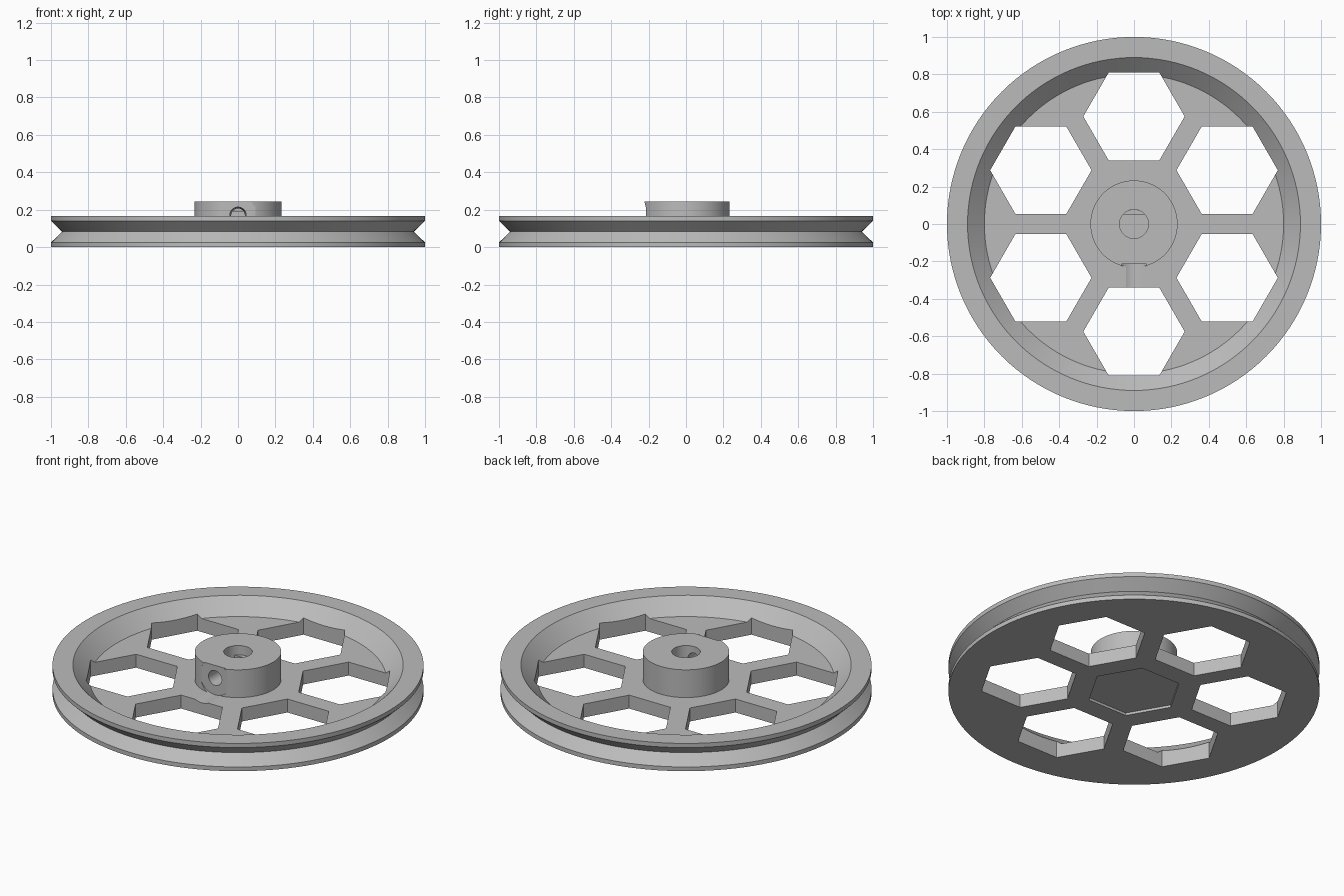
import bpy, bmesh, math
from mathutils import Matrix, Vector

if "Cube" in bpy.data.objects:
    bpy.data.objects.remove(bpy.data.objects["Cube"])

GREY = (0.5, 0.5, 0.5, 1)
grey = bpy.data.materials.new("light grey")
grey.use_nodes = True
grey.diffuse_color = GREY
grey.node_tree.nodes["Principled BSDF"].inputs["Base Color"].default_value = GREY

TOP, HUB_TOP, FLOOR = 0.165, 0.245, 0.08
BORE_R, BORE_BASE, SCREW_Z = 0.077, 0.03, 0.17


def make_object(name, bm):
    bmesh.ops.recalc_face_normals(bm, faces=bm.faces)
    mesh = bpy.data.meshes.new(name)
    bm.to_mesh(mesh)
    bm.free()
    mesh.materials.append(grey)
    obj = bpy.data.objects.new(name, mesh)
    bpy.context.collection.objects.link(obj)
    return obj


def lathe(name, profile, steps=128):
    bm = bmesh.new()
    verts = [bm.verts.new((r, 0, z)) for r, z in profile]
    edges = [bm.edges.new(pair) for pair in zip(verts, verts[1:])]
    bmesh.ops.spin(bm, geom=verts + edges, cent=(0, 0, 0), axis=(0, 0, 1),
                   angle=math.tau, steps=steps)
    bmesh.ops.remove_doubles(bm, verts=bm.verts, dist=1e-5)
    return make_object(name, bm)


def prism(name, points, z0, z1):
    bm = bmesh.new()
    face = bm.faces.new([bm.verts.new((x, y, z0)) for x, y in points])
    ext = bmesh.ops.extrude_face_region(bm, geom=[face])["geom"]
    bmesh.ops.translate(bm, vec=(0, 0, z1 - z0),
                        verts=[v for v in ext if isinstance(v, bmesh.types.BMVert)])
    return make_object(name, bm)


def circle(radius, sides, cx=0, cy=0):
    return [(cx + radius * math.cos(math.tau * i / sides),
             cy + radius * math.sin(math.tau * i / sides)) for i in range(sides)]


def front_cone(name, r_front, r_back, y_front, y_back):
    # Round cutter lying along y at screw height
    bm = bmesh.new()
    place = (Matrix.Translation(Vector((0, (y_front + y_back) / 2, SCREW_Z)))
             @ Matrix.Rotation(-math.pi / 2, 4, "X"))
    bmesh.ops.create_cone(bm, cap_ends=True, segments=48, radius1=r_front,
                          radius2=r_back, depth=y_back - y_front, matrix=place)
    return make_object(name, bm)


# Wheel: flat base, V groove, dished rim, web and raised hub in one turned profile
wheel = lathe("pulley_wheel", [
    (0, 0), (1, 0), (1, 0.025), (0.94, 0.0825), (1, 0.14), (1, TOP),
    (0.89, TOP), (0.80, FLOOR), (0.233, FLOOR), (0.233, HUB_TOP), (0, HUB_TOP)])

# Six hexagonal lightening holes
cutters = []
for k in range(6):
    a = math.radians(30 + 60 * k)
    cutters.append(prism("hole_cutter", circle(
        0.271, 6, 0.575 * math.cos(a), 0.575 * math.sin(a)), -0.1, 0.3))

# Shallow hexagon under the hub, shaft bore, screw hole and its clearance
cutters.append(prism("base_recess_cutter", circle(0.258, 6), -0.1, 0.015))
cutters.append(prism("bore_cutter", circle(BORE_R, 64), BORE_BASE, 0.4))
cutters.append(front_cone("clearance_cutter", 0.1, 0.1, -0.5, -0.215))
cutters.append(front_cone("screw_cutter", 0.045, 0.034, -0.24, -0.02))

for cutter in cutters:
    cutter.hide_render = True
    mod = wheel.modifiers.new(cutter.name, "BOOLEAN")
    mod.operation = "DIFFERENCE"
    mod.solver = "EXACT"
    mod.object = cutter
bpy.context.view_layer.update()
cut_mesh = bpy.data.meshes.new_from_object(
    wheel.evaluated_get(bpy.context.evaluated_depsgraph_get()))
wheel.modifiers.clear()
wheel.data = cut_mesh
for cutter in cutters:
    bpy.data.objects.remove(cutter)

# Flat key on the back of the bore for a D-shaped shaft
half = math.acos(0.05 / BORE_R)
arc = [math.pi / 2 - half + 2 * half * i / 16 for i in range(17)]
key = prism("shaft_flat", [(BORE_R * math.cos(a), BORE_R * math.sin(a)) for a in arc],
            BORE_BASE, 0.19)

# Smooth round surfaces, keep hard edges
for obj in (wheel, key):
    bpy.ops.object.select_all(action="DESELECT")
    obj.select_set(True)
    bpy.context.view_layer.objects.active = obj
    bpy.ops.object.shade_smooth_by_angle(angle=math.radians(25))
